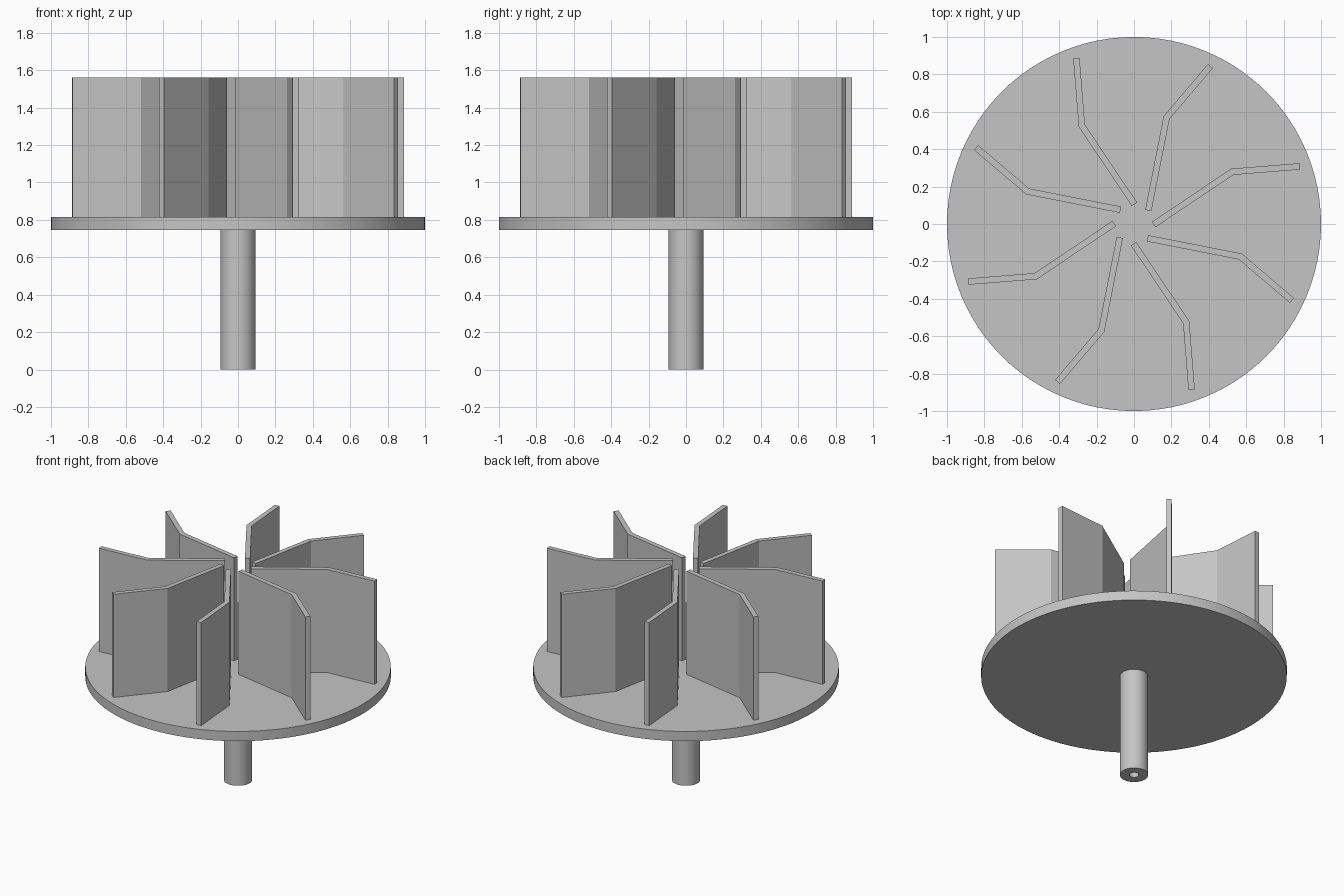
import bpy, bmesh, math
from mathutils import Matrix, Vector

cube = bpy.data.objects.get("Cube")
if cube:
    bpy.data.objects.remove(cube, do_unlink=True)

# One plain grey for the whole part
grey = bpy.data.materials.new("plain_grey")
grey.use_nodes = True
colour = (0.56, 0.56, 0.56, 1)
grey.diffuse_color = colour
grey.node_tree.nodes["Principled BSDF"].inputs["Base Color"].default_value = colour


def add_object(name, bm, angle):
    bmesh.ops.recalc_face_normals(bm, faces=bm.faces)
    mesh = bpy.data.meshes.new(name)
    bm.to_mesh(mesh)
    bm.free()
    mesh.materials.append(grey)
    obj = bpy.data.objects.new(name, mesh)
    bpy.context.collection.objects.link(obj)
    bpy.ops.object.select_all(action='DESELECT')
    obj.select_set(True)
    bpy.context.view_layer.objects.active = obj
    bpy.ops.object.shade_smooth_by_angle(angle=math.radians(angle))
    return obj


def lathe(name, profile, steps):
    """Spin a (radius, height) profile around z."""
    bm = bmesh.new()
    verts = [bm.verts.new((r, 0, z)) for r, z in profile]
    edges = [bm.edges.new(pair) for pair in zip(verts, verts[1:])]
    bmesh.ops.spin(bm, geom=verts + edges, cent=(0, 0, 0), axis=(0, 0, 1),
                   angle=math.tau, steps=steps, use_duplicate=False)
    bmesh.ops.remove_doubles(bm, verts=bm.verts, dist=0.0001)
    return add_object(name, bm, 30)


def blade(name, path, thickness, bottom, top, turn):
    """Bent plate: offset the centre line to both sides and extrude it upwards."""
    pts = [Vector(p) for p in path]
    dirs = [(b - a).normalized() for a, b in zip(pts, pts[1:])]
    left, right = [], []
    for i, p in enumerate(pts):
        before, after = dirs[max(i - 1, 0)], dirs[min(i, len(dirs) - 1)]
        along = (before + after).normalized()
        side = Vector((-along.y, along.x)) * thickness / 2 / along.dot(before)
        left.append(p + side)
        right.append(p - side)
    bm = bmesh.new()
    face = bm.faces.new([bm.verts.new((p.x, p.y, bottom)) for p in left + right[::-1]])
    new = bmesh.ops.extrude_face_region(bm, geom=[face])["geom"]
    bmesh.ops.translate(bm, vec=(0, 0, top - bottom),
                        verts=[v for v in new if isinstance(v, bmesh.types.BMVert)])
    bmesh.ops.rotate(bm, verts=bm.verts, matrix=Matrix.Rotation(turn, 3, 'Z'))
    return add_object(name, bm, 25)


# Base disc
lathe("base_disc", [(0, 0.745), (1, 0.745), (1, 0.815), (0, 0.815)], 96)

# Shaft with a blind bore in its lower end
lathe("shaft", [(0, 0.4), (0.031, 0.4), (0.031, 0), (0.093, 0), (0.093, 0.745), (0, 0.745)], 48)

# Eight bent blades around the axis
for i in range(8):
    blade(f"blade_{i + 1}", [(0.105, -0.003), (0.525, 0.279), (0.886, 0.308)],
          0.034, 0.81, 1.56, i * math.tau / 8)
